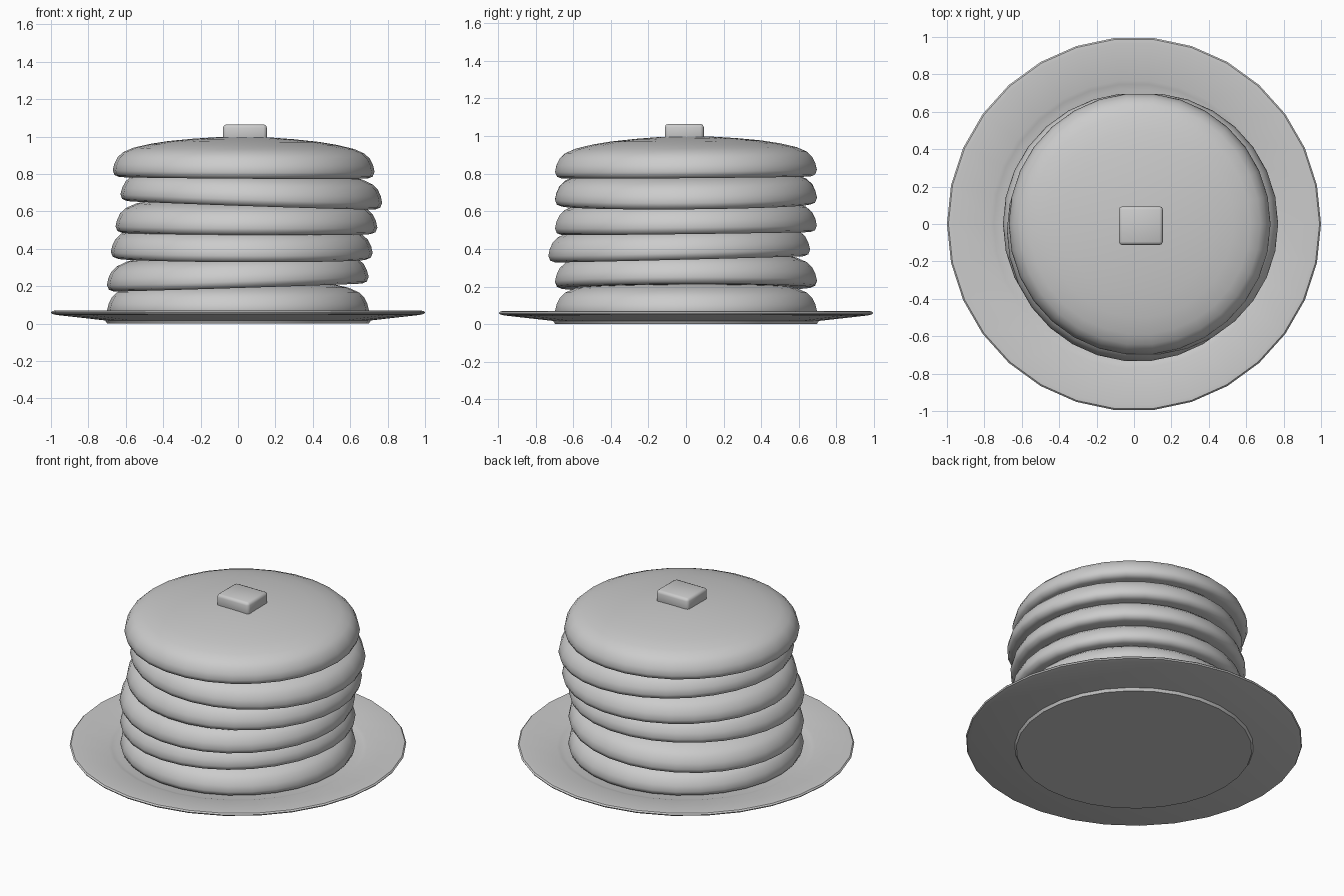
import bpy, bmesh, math

if "Cube" in bpy.data.objects:
    bpy.data.objects.remove(bpy.data.objects["Cube"])

SIDES = 30


def shade(obj, angle):
    bpy.ops.object.select_all(action='DESELECT')
    obj.select_set(True)
    bpy.context.view_layer.objects.active = obj
    bpy.ops.object.shade_smooth_by_angle(angle=math.radians(angle))


def add_object(name, bm):
    bmesh.ops.recalc_face_normals(bm, faces=bm.faces)
    mesh = bpy.data.meshes.new(name)
    bm.to_mesh(mesh)
    bm.free()
    obj = bpy.data.objects.new(name, mesh)
    bpy.context.collection.objects.link(obj)
    return obj


def lathe(name, profile, angle):
    """Spin an (r, z) profile, closing both ends on the axis."""
    bm = bmesh.new()
    rings = []
    for r, z in profile:
        if r == 0:
            rings.append([bm.verts.new((0, 0, z))] * SIDES)
        else:
            rings.append([bm.verts.new((r * math.cos(i * math.tau / SIDES),
                                        r * math.sin(i * math.tau / SIDES), z))
                          for i in range(SIDES)])
    for a, b in zip(rings, rings[1:]):
        for i in range(SIDES):
            j = (i + 1) % SIDES
            bm.faces.new(dict.fromkeys((a[i], a[j], b[j], b[i])))
    obj = add_object(name, bm)
    shade(obj, angle)
    return obj


# Plate with a raised foot, shallow well and thin rim
lathe("plate", [(0, 0), (0.70, 0), (0.71, 0.017), (0.97, 0.046), (0.995, 0.052),
                (1.0, 0.06), (0.992, 0.068), (0.97, 0.07), (0.77, 0.047),
                (0.75, 0.042), (0.72, 0.032), (0, 0.03)], 30)

# Pancakes: domed top, rounded side, flat underside
pancake_profile = [(0, 0.005), (0.60, 0), (0.665, 0.0), (0.69, 0.01), (0.70, 0.035),
                   (0.692, 0.07), (0.675, 0.105), (0.645, 0.133), (0.59, 0.157),
                   (0.50, 0.178), (0.40, 0.194), (0.27, 0.207), (0.14, 0.216), (0, 0.219)]
# x, y, z of the underside, then tilt about x and y
stack = [(0.00, 0.00, 0.035, 0.0, 0.0),
         (0.00, 0.00, 0.193, 0.004, -0.032),
         (0.02, -0.035, 0.345, 0.025, 0.004),
         (0.045, 0.00, 0.482, 0.012, 0.005),
         (0.07, 0.00, 0.633, 0.008, 0.034),
         (0.03, 0.00, 0.78, 0.008, 0.006)]
for n, (x, y, z, rx, ry) in enumerate(stack, 1):
    cake = lathe(f"pancake_{n}", pancake_profile, 60)
    cake.location = (x, y, z)
    cake.rotation_euler = (rx, ry, 0)

# Butter pat with softened edges
bm = bmesh.new()
bmesh.ops.create_cube(bm, size=1)
bmesh.ops.scale(bm, verts=bm.verts, vec=(0.235, 0.207, 0.09))
bmesh.ops.bevel(bm, geom=bm.edges[:], offset=0.018, segments=2,
                profile=0.5, affect='EDGES')
butter = add_object("butter_pat", bm)
butter.location = (0.037, -0.009, 1.02)
shade(butter, 50)
